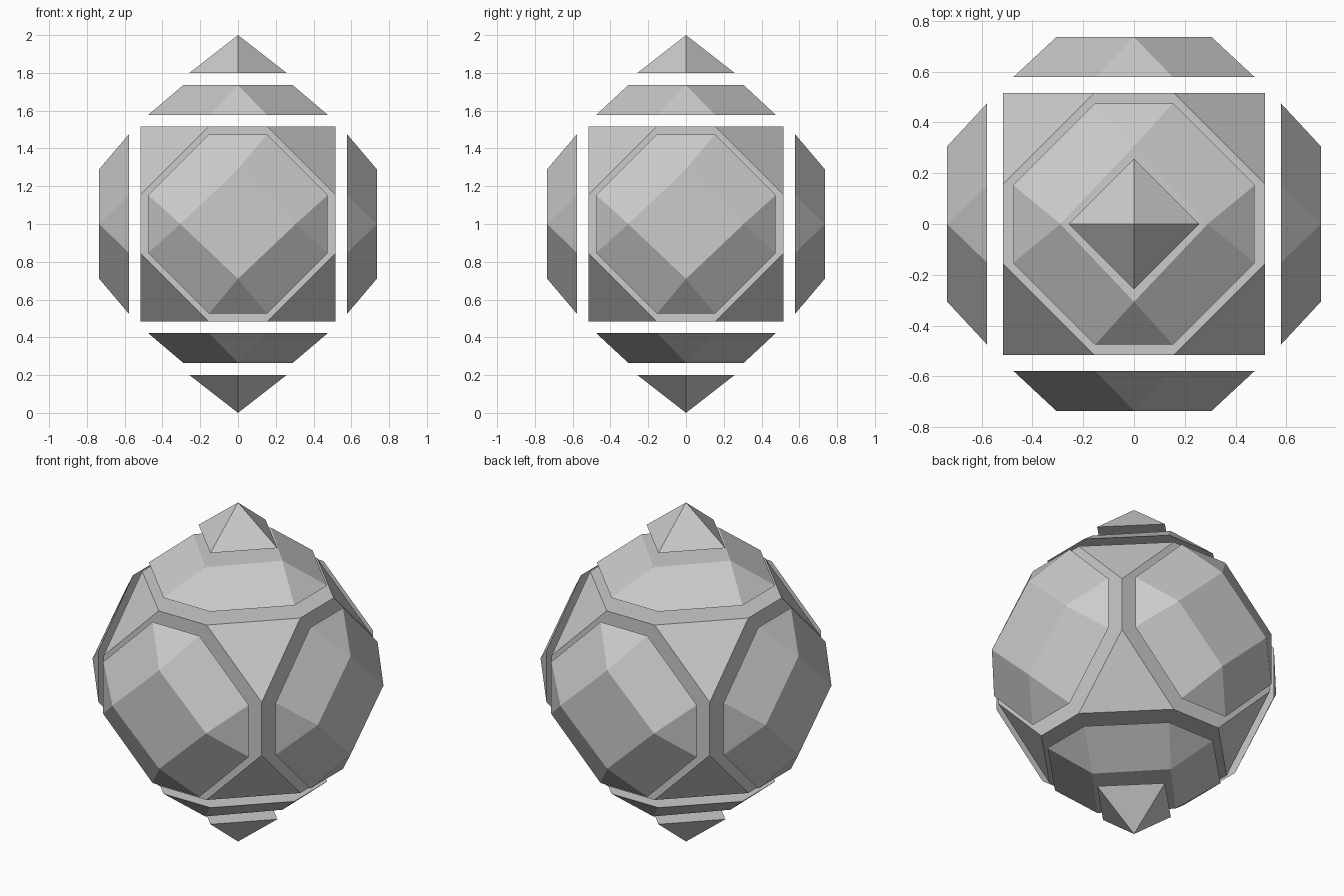
import bpy, bmesh, math
from itertools import product, permutations
from mathutils import Vector

if "Cube" in bpy.data.objects:
    bpy.data.objects.remove(bpy.data.objects["Cube"])

CENTRE = Vector((0, 0, 1))


def hull(name, points):
    """Flat-faced convex solid around points given relative to the centre."""
    bm = bmesh.new()
    for p in points:
        bm.verts.new(Vector(p) + CENTRE)
    bmesh.ops.convex_hull(bm, input=bm.verts[:])
    bmesh.ops.dissolve_limit(bm, angle_limit=math.radians(3),
                             verts=bm.verts[:], edges=bm.edges[:])
    bmesh.ops.recalc_face_normals(bm, faces=bm.faces[:])
    mesh = bpy.data.meshes.new(name)
    bm.to_mesh(mesh)
    bm.free()
    obj = bpy.data.objects.new(name, mesh)
    bpy.context.collection.objects.link(obj)
    return obj


def diamond(u, v, h):
    return [(u, 0, h), (-u, 0, h), (0, v, h), (0, -v, h)]


def place(axis, sign, u, v, h):
    """Put in-plane coordinates u, v and height h onto a main axis."""
    return [(sign * h, u, v), (u, sign * h, v), (u, v, sign * h)][axis]


# core: cube with its eight corners cut off
H, T = 0.516, 0.156
core = {tuple(s * c for s, c in zip(signs, perm))
        for perm in set(permutations((H, H, T)))
        for signs in product((1, -1), repeat=3)}
hull("core", core)

# six floating caps: octagon base tapering to a diamond face
base = [(a * s, b * t, 0.578) for a, b in ((0.475, 0.153), (0.153, 0.475))
        for s in (1, -1) for t in (1, -1)]
for axis, label in enumerate(("side", "face", "pole")):
    top = diamond(0.29, 0.306, 0.735) if axis == 2 else diamond(0.306, 0.29, 0.735)
    for sign, end in ((1, "positive"), (-1, "negative")):
        hull(f"{label}_cap_{end}", [place(axis, sign, *p) for p in base + top])

# pyramid tips above and below
for sign, end in ((1, "top"), (-1, "bottom")):
    pts = diamond(0.257, 0.257, 0.8) + [(0, 0, 1)]
    hull(f"{end}_tip", [place(2, sign, *p) for p in pts])
